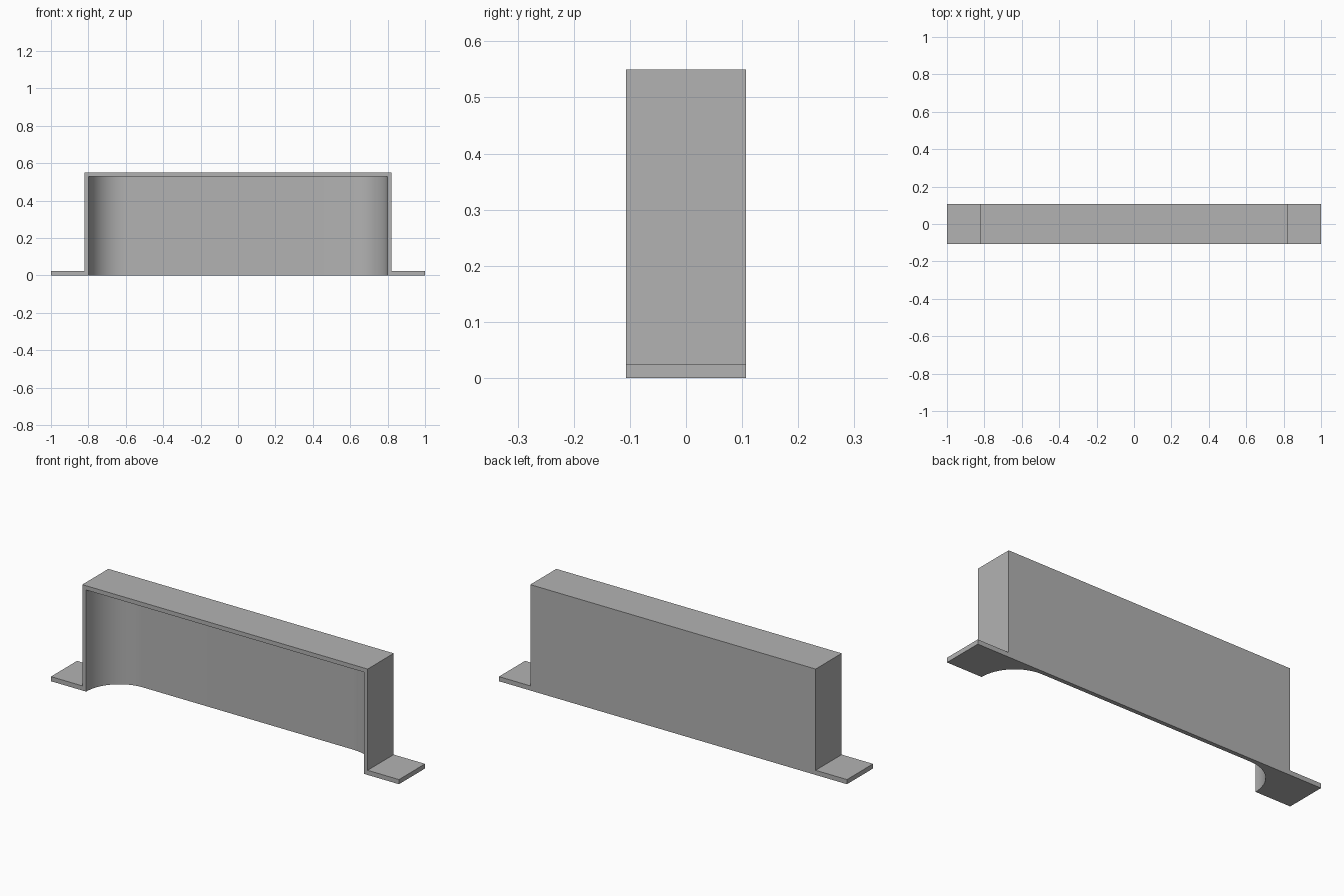
import bpy, bmesh, math

cube = bpy.data.objects.get("Cube")
if cube:
    bpy.data.objects.remove(cube, do_unlink=True)

HALF_DEPTH = 0.107
HEIGHT = 0.55
WALL = 0.022
BODY_X = 0.82
CAVITY_X = BODY_X - WALL
FILLET = 2 * HALF_DEPTH - WALL

grey = bpy.data.materials.new("plain_grey")
grey.use_nodes = True
colour = (0.448, 0.448, 0.448, 1)
grey.diffuse_color = colour
grey.node_tree.nodes["Principled BSDF"].inputs["Base Color"].default_value = colour


def prism(name, outline, direction):
    """Extrude a closed outline into a solid."""
    bm = bmesh.new()
    face = bm.faces.new([bm.verts.new(p) for p in outline])
    new = bmesh.ops.extrude_face_region(bm, geom=[face])["geom"]
    verts = [g for g in new if isinstance(g, bmesh.types.BMVert)]
    bmesh.ops.translate(bm, verts=verts, vec=direction)
    bmesh.ops.recalc_face_normals(bm, faces=bm.faces)
    mesh = bpy.data.meshes.new(name)
    bm.to_mesh(mesh)
    bm.free()
    obj = bpy.data.objects.new(name, mesh)
    bpy.context.collection.objects.link(obj)
    mesh.materials.append(grey)
    return obj


def mirrored(half):
    """Complete a right-hand half outline with its mirror image."""
    return half + [(-x, y, z) for x, y, z in reversed(half)]


# Bracket body with a mounting foot at each end
front = -HALF_DEPTH
body = prism("bracket_body", mirrored([
    (1, front, 0), (1, front, WALL + 0.002),
    (BODY_X, front, WALL + 0.002), (BODY_X, front, HEIGHT)]),
    (0, 2 * HALF_DEPTH, 0))

# Cavity open to the front and bottom, with rounded back corners
STEPS = 16
arc = [(CAVITY_X - FILLET * (1 - math.cos(a)), front + FILLET * math.sin(a), -0.1)
       for a in (math.pi / 2 * i / STEPS for i in range(STEPS + 1))]
cutter = prism("cavity_cutter", mirrored([(CAVITY_X, front - 0.1, -0.1)] + arc),
               (0, 0, HEIGHT - WALL + 0.1))
cutter.hide_render = True

cut = body.modifiers.new("cavity", 'BOOLEAN')
cut.operation = 'DIFFERENCE'
cut.solver = 'EXACT'
cut.object = cutter
bpy.ops.object.select_all(action='DESELECT')
bpy.context.view_layer.objects.active = body
body.select_set(True)
bpy.ops.object.modifier_apply(modifier=cut.name)
bpy.data.objects.remove(cutter, do_unlink=True)

# Smooth fillets, crisp edges
bpy.ops.object.shade_smooth_by_angle(angle=math.radians(30))
